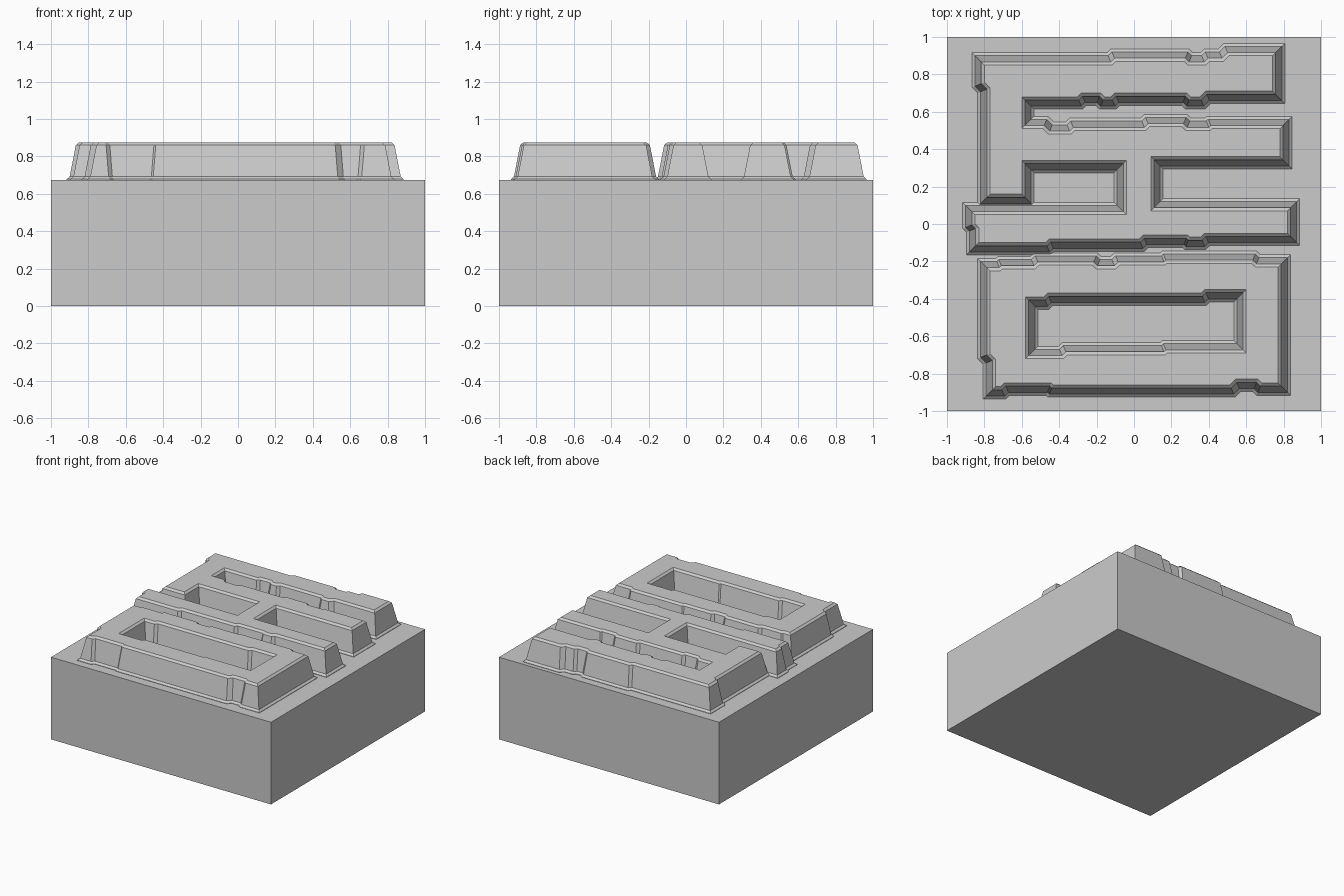
import bpy, bmesh
from mathutils import Vector

cube = bpy.data.objects.get("Cube")
if cube:
    bpy.data.objects.remove(cube)

grey = bpy.data.materials.new("plain grey")
grey.use_nodes = True
colour = (0.6, 0.6, 0.6, 1)
grey.diffuse_color = colour
grey.node_tree.nodes["Principled BSDF"].inputs["Base Color"].default_value = colour

BLOCK_TOP = 0.675
# Wall section: sideways offset from the outline, height
SECTION = [(0.036, BLOCK_TOP - 0.003), (0.036, BLOCK_TOP + 0.003), (0.02, 0.692),
           (-0.013, 0.86), (-0.03, 0.875)]

# Clockwise outlines in hundredths; x and y alternate because every side is square to the axes
BRANCHED = [-83, 88, -12, 90, 29, 88, 38, 90, 48, 93, 77, 68, 38, 65, 28, 67, -10, 65,
            -18, 67, -28, 65, -57, 54, -46, 51, -34, 53, 6, 55, 28, 53, 40, 54, 81, 33,
            12, 10, 85, -8, 38, -10, 28, -9, 5, -11, -45, -13, -86, -2, -88, 8,
            -7, 31, -57, 13, -80, 73]
RING_OUTER = [-80, -22, -72, -21, -53, -19, -20, -21, -10, -19, 16, -18, 65, -20,
              80, -88, 66, -86, 54, -89, -45, -88, -69, -90, -77, -72]
RING_HOLE = [-55, -42, -46, -40, 38, -38, 57, -66, 16, -67, -38, -69]


def outline(steps):
    """Turn alternating coordinates into corners and slant the small jogs."""
    n = len(steps)
    pts = []
    for i in range(n):
        pair = (steps[i], steps[(i + 1) % n])
        pts.append(Vector(pair if i % 2 == 0 else pair[::-1]) / 100)
    result = [p.copy() for p in pts]
    for i in range(n):
        before, a, b, after = (pts[(i + k) % n] for k in (-1, 0, 1, 2))
        jog = (b - a).length
        if jog < 0.045 and min((a - before).length, (after - b).length) > 0.07:
            result[i] += (before - a).normalized() * jog / 2
            result[(i + 1) % n] += (after - b).normalized() * jog / 2
    return result


def offset(pts, distance):
    """Move a clockwise outline outwards with mitred corners."""
    moved = []
    for i, p in enumerate(pts):
        d1 = (p - pts[i - 1]).normalized()
        d2 = (pts[(i + 1) % len(pts)] - p).normalized()
        n1, n2 = Vector((-d1.y, d1.x)), Vector((-d2.y, d2.x))
        moved.append(p + (n1 + n2) * distance / (1 + n1.dot(n2)))
    return moved


def finish(name, bm):
    mesh = bpy.data.meshes.new(name)
    bm.to_mesh(mesh)
    bm.free()
    mesh.materials.append(grey)
    obj = bpy.data.objects.new(name, mesh)
    bpy.context.collection.objects.link(obj)
    return obj


def relief(name, outer, hole=None):
    """Loft sloping walls from each outline and fill the flat top between them."""
    bm = bmesh.new()
    rim = []
    for steps, side in ((outer, 1), (hole, -1)):
        if not steps:
            continue
        pts = outline(steps)
        rings = [[bm.verts.new((p.x, p.y, z)) for p in offset(pts, side * d)]
                 for d, z in SECTION]
        count = len(pts)
        for low, high in zip(rings, rings[1:]):
            for i in range(count):
                j = (i + 1) % count
                quad = [low[i], high[i], high[j], low[j]]
                bm.faces.new(quad if side > 0 else quad[::-1])
        top = rings[-1]
        rim += [bm.edges.get((top[i - 1], top[i])) for i in range(count)]
    filled = bmesh.ops.triangle_fill(bm, edges=rim, use_beauty=True, normal=(0, 0, 1))
    for item in filled["geom"]:
        if isinstance(item, bmesh.types.BMFace):
            item.normal_update()
            if item.normal.z < 0:
                item.normal_flip()
    # Walls wind clockwise outlines, so turn them to face away from the solid
    for face in bm.faces:
        face.normal_update()
    walls = [f for f in bm.faces if abs(f.normal.z) < 0.99]
    if sum(f.normal.z * f.calc_area() for f in walls) < 0:
        bmesh.ops.reverse_faces(bm, faces=walls)
    return finish(name, bm)


# Solid block underneath
bm = bmesh.new()
bmesh.ops.create_cube(bm, size=1)
bmesh.ops.scale(bm, vec=(2, 2, BLOCK_TOP), verts=bm.verts)
bmesh.ops.translate(bm, vec=(0, 0, BLOCK_TOP / 2), verts=bm.verts)
finish("base_block", bm)

# Raised shapes on top
relief("branched_relief", BRANCHED)
relief("ring_relief", RING_OUTER, RING_HOLE)
